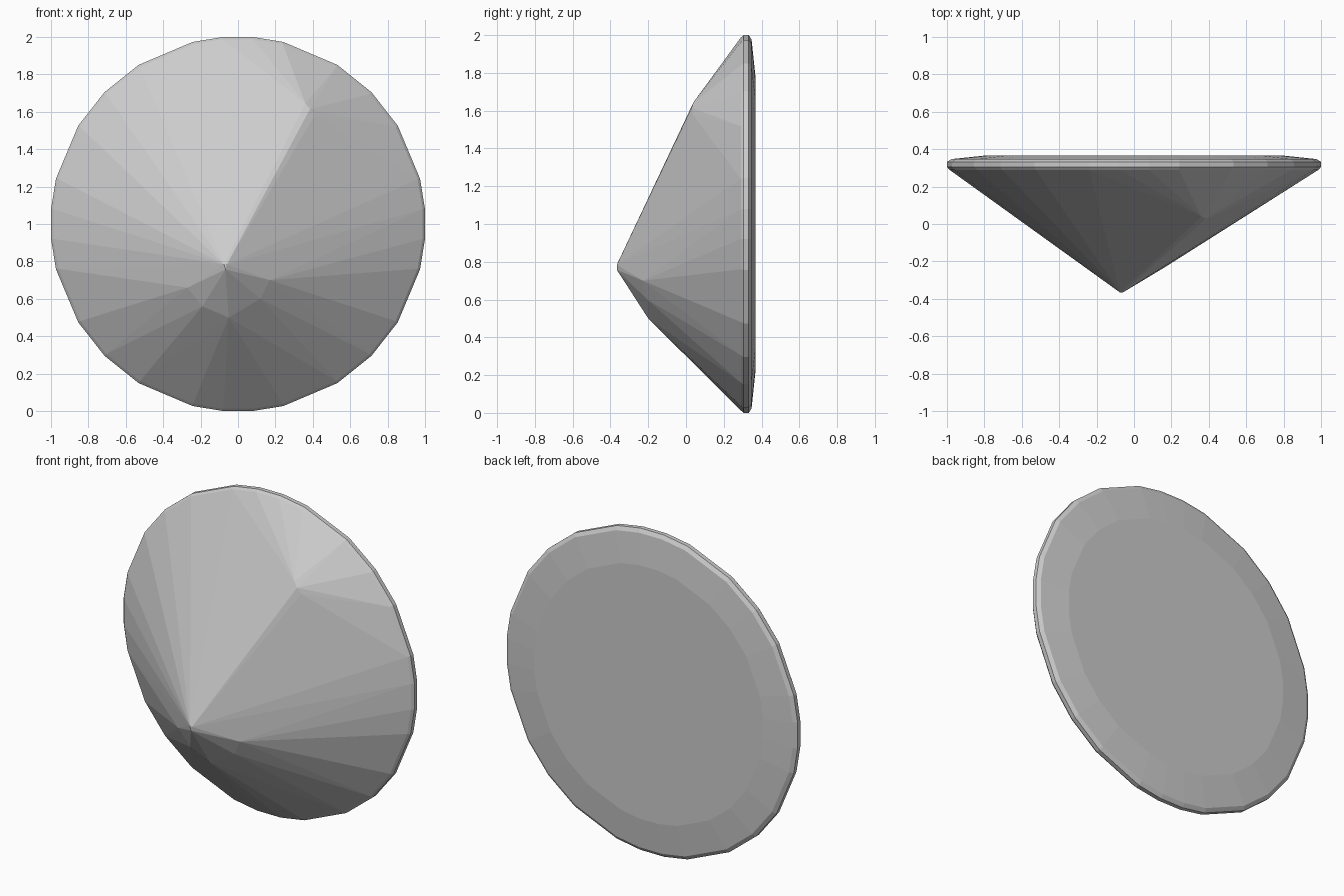
import bpy, bmesh
from math import radians, sin, cos

if "Cube" in bpy.data.objects:
    bpy.data.objects.remove(bpy.data.objects["Cube"])

# Uneven facet angles of one quadrant, mirrored to all four
QUAD = [4.6, 14, 31.6, 44.6, 58, 76, 85.4]
ANGLES = QUAD + [180 - a for a in QUAD] + [180 + a for a in QUAD] + [360 - a for a in QUAD]

bm = bmesh.new()


def ring(radius, y):
    for a in ANGLES:
        bm.verts.new((radius * cos(radians(a)), y, 1 + radius * sin(radians(a))))


# Disc: front lip, rim, bevel, flat back
for radius, y in [(0.99, 0.29), (1.003, 0.305), (1.003, 0.332), (0.98, 0.347), (0.79, 0.367)]:
    ring(radius, y)

# Blunt pointed tip
for p in [(-0.075, -0.366, 0.785), (-0.06, -0.366, 0.783), (-0.067, -0.366, 0.757)]:
    bm.verts.new(p)

# Ridge end on the upper right
for p in [(0.36, 0.04, 1.645), (0.385, 0.03, 1.615), (0.41, 0.035, 1.58)]:
    bm.verts.new(p)

# Small collar of points below the tip
for p in [(-0.27, -0.205, 0.66), (-0.19, -0.2, 0.56), (-0.05, -0.2, 0.50),
          (0.12, -0.205, 0.60), (0.17, -0.228, 0.70)]:
    bm.verts.new(p)

# Wrap everything in a faceted shell
hull = bmesh.ops.convex_hull(bm, input=bm.verts[:])
loose = {g for g in hull["geom_interior"] + hull["geom_unused"] if isinstance(g, bmesh.types.BMVert)}
bmesh.ops.delete(bm, geom=[v for v in loose if not v.link_faces], context='VERTS')
bmesh.ops.recalc_face_normals(bm, faces=bm.faces[:])

mesh = bpy.data.meshes.new("pointed_disc_shell")
bm.to_mesh(mesh)
bm.free()
shell = bpy.data.objects.new("pointed_disc_shell", mesh)
bpy.context.collection.objects.link(shell)
